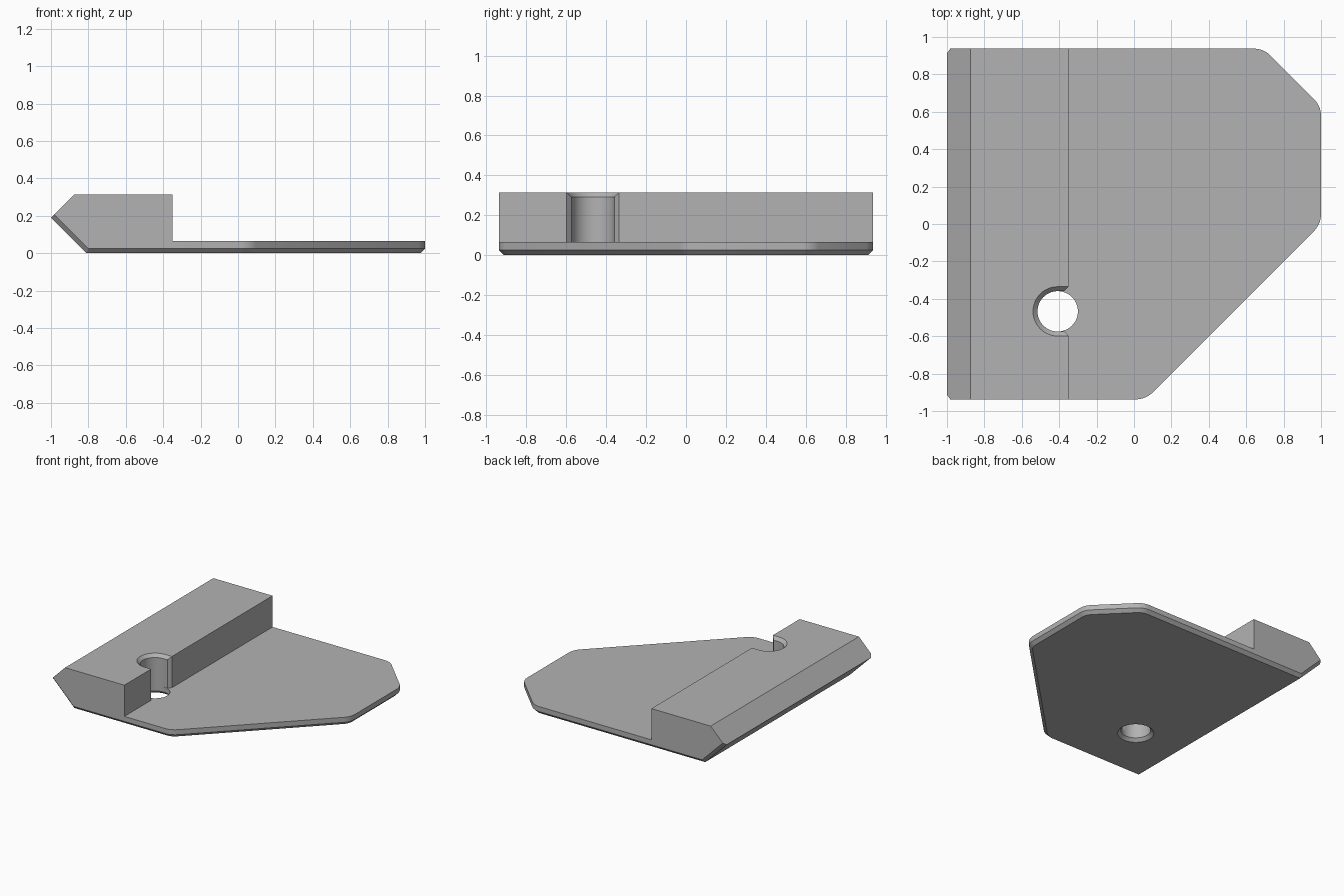
import bpy, bmesh
from math import sin, cos, pi, radians
from mathutils import Vector, Matrix

if "Cube" in bpy.data.objects:
    bpy.data.objects.remove(bpy.data.objects["Cube"])

DEPTH, FLOOR, TOP = 0.9375, 0.065, 0.315
WALL_X, CHAMFER = -0.35, 0.025
FILLET, STEPS = 0.13, 6
HOLE_X, HOLE_Y, HOLE_R, LIP = -0.408, -0.467, 0.108, 0.024

grey = bpy.data.materials.new("plain grey")
grey.use_nodes = True
grey.diffuse_color = (0.45, 0.45, 0.45, 1)
grey.node_tree.nodes["Principled BSDF"].inputs["Base Color"].default_value = grey.diffuse_color


def make_object(name, bm):
    bmesh.ops.recalc_face_normals(bm, faces=bm.faces)
    mesh = bpy.data.meshes.new(name)
    bm.to_mesh(mesh)
    bm.free()
    mesh.materials.append(grey)
    obj = bpy.data.objects.new(name, mesh)
    bpy.context.collection.objects.link(obj)
    return obj


def loft(bm, rings):
    """Join rings of points into a closed solid."""
    loops = [[bm.verts.new(p) for p in ring] for ring in rings]
    for a, b in zip(loops, loops[1:]):
        for i in range(len(a)):
            j = (i + 1) % len(a)
            bm.faces.new((a[i], a[j], b[j], b[i]))
    bm.faces.new(loops[0])
    bm.faces.new(loops[-1])


def slice_off(bm, normal, distance):
    """Remove everything beyond a plane and cap the cut."""
    n = Vector(normal)
    geom = bm.verts[:] + bm.edges[:] + bm.faces[:]
    cut = bmesh.ops.bisect_plane(bm, geom=geom, dist=1e-6, plane_co=n * (distance / n.length_squared),
                                 plane_no=n.normalized(), clear_outer=True)["geom_cut"]
    edges = [e for e in cut if isinstance(e, bmesh.types.BMEdge) and e.is_boundary]
    if edges:
        bmesh.ops.edgenet_fill(bm, edges=edges)


# Side profile of the plate and raised block, extruded front to back
profile = [(-0.81, 0), (1.1, 0), (1.1, FLOOR), (WALL_X, FLOOR),
           (WALL_X, TOP), (-0.875, TOP), (-1, 0.19)]
bm = bmesh.new()
loft(bm, [[(x, y, z) for x, z in profile] for y in (-1, 1)])

# Outline sides as (angle, distance), with rounded corners between them
sides = [(-90, DEPTH), (-45, 0.707), (0, 1), (45, 1.153), (90, DEPTH)]
planes = list(sides)
for (a1, d1), (a2, d2) in zip(sides, sides[1:]):
    rows = Matrix([(cos(radians(a)), sin(radians(a))) for a in (a1, a2)])
    centre = rows.inverted() @ Vector((d1 - FILLET, d2 - FILLET))
    for k in range(1, STEPS):
        a = a1 + (a2 - a1) * k / STEPS
        n = Vector((cos(radians(a)), sin(radians(a))))
        planes.append((a, n.dot(centre) + FILLET))
for a, d in planes:
    slice_off(bm, (cos(radians(a)), sin(radians(a)), 0), d)

# Chamfer round the underside and along the ends of the sloped face
for a, d in planes:
    slice_off(bm, (cos(radians(a)), sin(radians(a)), -1), d - CHAMFER)
for side in (-1, 1):
    slice_off(bm, (-0.7071, side, -0.7071), 0.81 * 0.7071 + DEPTH - CHAMFER)
body = make_object("mounting_plate", bm)


def circle(r, z, n=48):
    return [(HOLE_X + r * cos(2 * pi * i / n), HOLE_Y + r * sin(2 * pi * i / n), z) for i in range(n)]


def slot(r, z, n=24):
    """Half circle that opens out past the block wall."""
    arc = [(HOLE_X + r * cos(pi / 2 + pi * i / n), HOLE_Y + r * sin(pi / 2 + pi * i / n), z)
           for i in range(n + 1)]
    return arc + [(-0.2, HOLE_Y - r, z), (-0.2, HOLE_Y + r, z)]


# Cutter for the half-round slot in the block with a flared top
bm = bmesh.new()
loft(bm, [slot(HOLE_R, FLOOR), slot(HOLE_R, TOP - LIP), slot(HOLE_R + 2 * LIP, TOP + LIP)])
slot_cutter = make_object("slot_cutter", bm)

# Cutter for the chamfered mouth of the slot
bm = bmesh.new()
near, far, wide = WALL_X - LIP, WALL_X + LIP, HOLE_R + 2 * LIP
mouth = [(near, HOLE_Y - HOLE_R), (far, HOLE_Y - wide), (far, HOLE_Y + wide), (near, HOLE_Y + HOLE_R)]
loft(bm, [[(x, y, z) for x, y in mouth] for z in (FLOOR, TOP + 2 * LIP)])
mouth_cutter = make_object("mouth_cutter", bm)

# Cutter for the hole through the plate, countersunk underneath
bm = bmesh.new()
loft(bm, [circle(HOLE_R + 2 * LIP, -LIP), circle(HOLE_R, LIP),
          circle(HOLE_R, FLOOR), circle(HOLE_R / 2, FLOOR + LIP)])
hole_cutter = make_object("hole_cutter", bm)

for cutter in (slot_cutter, mouth_cutter, hole_cutter):
    mod = body.modifiers.new(cutter.name, "BOOLEAN")
    mod.operation, mod.solver, mod.object = "DIFFERENCE", "EXACT", cutter
    bpy.context.view_layer.objects.active = body
    bpy.ops.object.modifier_apply(modifier=mod.name)
    bpy.data.objects.remove(cutter)

# Smooth the curves and keep the edges sharp
bpy.ops.object.select_all(action="DESELECT")
body.select_set(True)
bpy.context.view_layer.objects.active = body
bpy.ops.object.shade_smooth_by_angle(angle=radians(25))
